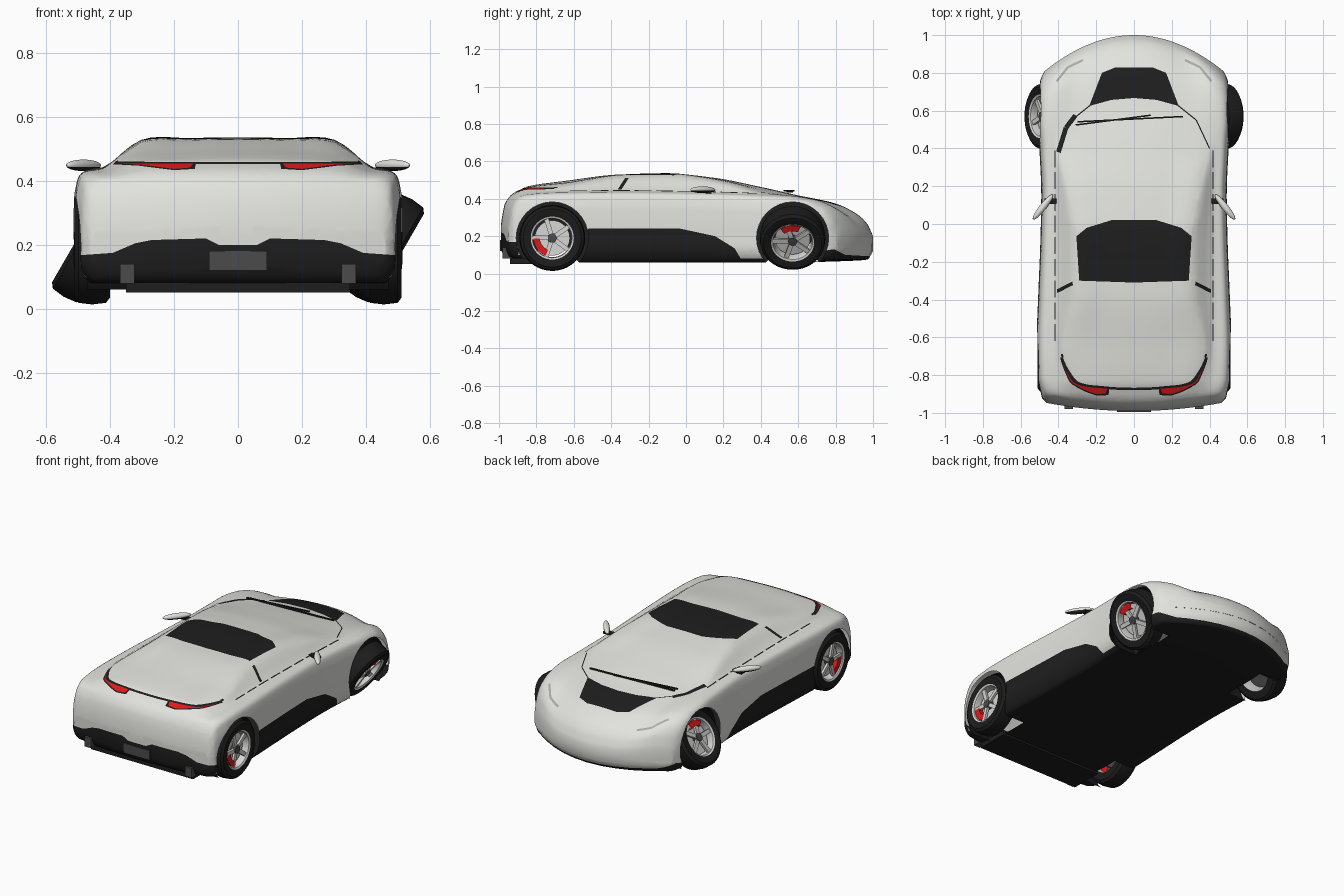
import bpy, bmesh, math
from mathutils import Vector, Matrix

if "Cube" in bpy.data.objects:
    bpy.data.objects.remove(bpy.data.objects["Cube"])

COLOURS = {"white_paint": (.76, .77, .73), "black_trim": (.013, .013, .013), "tail_red": (.75, .01, .01),
           "tyre_rubber": (.012, .012, .012), "wheel_silver": (.68, .69, .66), "dark_metal": (.07, .07, .07),
           "lamp_grey": (.4, .41, .39)}
MATS = []
for label, rgb in COLOURS.items():
    m = bpy.data.materials.new(label)
    m.use_nodes = True
    m.diffuse_color = (*rgb, 1)
    m.node_tree.nodes["Principled BSDF"].inputs["Base Color"].default_value = (*rgb, 1)
    MATS.append(m)
WHITE, BLACK, RED, TYRE, SILVER, METAL, LAMP = range(len(MATS))


def finish(name, bm, angle=35):
    mesh = bpy.data.meshes.new(name)
    bm.to_mesh(mesh)
    bm.free()
    for m in MATS:
        mesh.materials.append(m)
    ob = bpy.data.objects.new(name, mesh)
    bpy.context.collection.objects.link(ob)
    bpy.ops.object.select_all(action="DESELECT")
    ob.select_set(True)
    bpy.context.view_layer.objects.active = ob
    bpy.ops.object.shade_smooth_by_angle(angle=math.radians(angle))
    return ob


def box(name, centre, size, mat, rot=None):
    bm = bmesh.new()
    mtx = Matrix.Translation(centre) @ (rot or Matrix()) @ Matrix.Diagonal((*size, 1))
    bmesh.ops.create_cube(bm, size=1, matrix=mtx)
    for f in bm.faces:
        f.material_index = mat
    return finish(name, bm)


def smooth(t):
    t = min(max(t, 0), 1)
    return t * t * (3 - 2 * t)


# Body stations: y, half width, belt x, belt z, roof rail x, roof rail z, centre z, floor z
KEYS = [
    (-.99, .46, .36, .25, .2, .255, .26, .13),
    (-.97, .485, .38, .355, .25, .362, .37, .09),
    (-.93, .495, .39, .41, .28, .42, .425, .08),
    (-.88, .505, .4, .425, .3, .445, .452, .08),
    (-.84, .51, .405, .43, .31, .458, .468, .075),
    (-.65, .515, .42, .44, .37, .47, .495, .06),
    (-.35, .505, .42, .443, .305, .52, .53, .06),
    (-.1, .495, .42, .44, .3, .528, .535, .06),
    (.15, .49, .42, .435, .345, .495, .512, .06),
    (.4, .5, .425, .425, .39, .435, .463, .06),
    (.6, .51, .43, .415, .33, .412, .418, .06),
    (.8, .51, .43, .395, .3, .374, .374, .065),
    (.92, .505, .42, .355, .28, .315, .314, .07),
    (.97, .495, .41, .305, .25, .268, .264, .075),
    (1, .475, .38, .22, .22, .205, .2, .12)]


def station(y):
    """Monotone cubic blend of the station table."""
    i = max(j for j in range(len(KEYS) - 1) if KEYS[j][0] <= y or j == 0)

    def secant(j, c):
        j = min(max(j, 0), len(KEYS) - 2)
        return (KEYS[j + 1][c] - KEYS[j][c]) / (KEYS[j + 1][0] - KEYS[j][0])

    def slope(j, c):
        a, b = secant(j - 1, c), secant(j, c)
        return 2 * a * b / (a + b) if a * b > 0 else 0
    h = KEYS[i + 1][0] - KEYS[i][0]
    t = (y - KEYS[i][0]) / h
    return [KEYS[i][c] + (KEYS[i + 1][c] - KEYS[i][c]) * smooth(t)
            + h * (slope(i, c) * t * (1 - t) ** 2 - slope(i + 1, c) * t * t * (1 - t)) for c in range(1, 8)]


def section(y, steps=5):
    """Half cross-section from floor centre to roof centre."""
    w, bx, bz, rx, rz, tz, f = station(y)
    h = bz - f
    pts = [Vector(p) for p in ((0, f), (.9 * w, f), (.985 * w, f + .12 * h), (w, f + .4 * h), (.998 * w, f + .65 * h),
                               (.985 * w, f + .83 * h), (.95 * w, f + .955 * h), (bx, bz), (rx, rz),
                               (rx * .5, (rz + 3 * tz) / 4), (0, tz))]
    seg = [(b - a) for a, b in zip(pts, pts[1:])]
    flat = Vector((1, 0))
    tan = [flat] + [(a.normalized() + b.normalized()).normalized() for a, b in zip(seg, seg[1:])] + [-flat]
    tan[1] = flat
    out = []
    for i, s in enumerate(seg):
        for k in range(steps):
            t = k / steps
            out.append(pts[i] + s * smooth(t)
                       + s.length * (tan[i] * t * (1 - t) ** 2 - tan[i + 1] * t * t * (1 - t)))
    return out + [pts[-1]]


# Body shell
bm = bmesh.new()
COUNT, rings = 100, []
for i in range(-1, COUNT + 2):
    u = min(max(i / COUNT, 0), 1)
    u = .45 * u + .55 * (1 - math.cos(math.pi * u)) / 2
    y = -.99 + 1.99 * u
    half = section(y)
    loop = half + [Vector((-p.x, p.y)) for p in half[-2:0:-1]]
    bow = .2 * smooth((-.7 - y) / .29) - .85 * smooth((y - .4) / .6)
    closing = i < 0 or i > COUNT
    mid = (half[0].y + half[-1].y) / 2
    rings.append([bm.verts.new((p.x, y + bow * p.x ** 2, mid if closing else p.y)) for p in loop])
for a, b in zip(rings, rings[1:]):
    for j in range(len(a)):
        k = (j + 1) % len(a)
        bm.faces.new((a[j], a[k], b[k], b[j]))
bmesh.ops.recalc_face_normals(bm, faces=bm.faces)
for f in bm.faces:
    f.material_index = BLACK if f.normal.z < -.6 and f.calc_center_median().z < .13 else WHITE


def inside(p, poly):
    hit = False
    for (ax, ay), (bx, by) in zip(poly, poly[1:] + poly[:1]):
        if (ay > p[1]) != (by > p[1]) and p[0] < ax + (p[1] - ay) * (bx - ax) / (by - ay):
            hit = not hit
    return hit


def cut(poly, axes, keep):
    """Cut the shell along a projected polygon and return the faces within it."""
    a, b = axes
    lo = [min(p[i] for p in poly) - .02 for i in (0, 1)]
    hi = [max(p[i] for p in poly) + .02 for i in (0, 1)]

    def near():
        return [f for f in bm.faces if keep(f.calc_center_median())
                and any(lo[0] < v.co[a] < hi[0] and lo[1] < v.co[b] < hi[1] for v in f.verts)]
    for p, q in zip(poly, poly[1:] + poly[:1]):
        co, no = Vector(), Vector()
        co[a], co[b] = p
        no[a], no[b] = q[1] - p[1], p[0] - q[0]
        faces = near()
        geom = faces + list({e for f in faces for e in f.edges}) + list({v for f in faces for v in f.verts})
        bmesh.ops.bisect_plane(bm, geom=geom, plane_co=co, plane_no=no.normalized(), dist=1e-5)
    return [f for f in near() if inside((f.calc_center_median()[a], f.calc_center_median()[b]), poly)]


def paint(poly, axes, keep, mat, mirror=False):
    for s in ((1, -1) if mirror else (1,)):
        for f in cut([(s * p[0], p[1]) for p in poly], axes, keep):
            f.material_index = mat


def stripe(points, width, mat=BLACK, mirror=True):
    """Thin line on the upper surfaces, drawn in plan."""
    for p, q in zip(points, points[1:]):
        p, q = Vector(p), Vector(q)
        n = Vector((p.y - q.y, q.x - p.x)).normalized() * width / 2
        paint([tuple(v) for v in (p - n, q - n, q + n, p + n)], (0, 1), above, mat, mirror)


def above(c): return c.z > .29
def sides(c): return abs(c.x) > .38 and c.z < .3
def tail(c): return c.y < -.7
def nose(c): return c.y > .6 and c.z < .25


# Painted trim: skirts, bumpers, hood and roof panels, lamps, seams
paint([(-.57, .05), (-.55, .21), (-.52, .24), (-.03, .24), (.155, .2), (.26, .135), (.31, .05)], (1, 2), sides, BLACK)
rear_trim = [(.06, .2), (.1, .22), (.27, .215), (.32, .205), (.39, .175), (.53, .165), (.53, .05)]
paint(rear_trim + [(-x, z) for x, z in rear_trim[::-1]], (0, 2), lambda c: c.y < -.9, BLACK)
paint([(.6, .05), (.6, .1), (.79, .13), (.85, .1), (1.02, .09), (1.02, .05)], (1, 2), nose, BLACK)
hood = [(.235, .63), (.17, .8), (.1, .828)]
paint(hood + [(-x, y) for x, y in hood[::-1]] + [(-.12, .66), (0, .67), (.12, .66)], (0, 1), above, BLACK)
roof = [(.29, -.3), (.305, -.065), (.25, -.02), (.12, .02)]
paint(roof + [(-x, y) for x, y in roof[::-1]] + [(0, -.31)], (0, 1), above, BLACK)
stripe([(0, .67), (.12, .66), (.23, .63), (.33, .55), (.4, .4)], .006)
stripe([(-.31, .575), (-.36, .51), (-.4, .38)], .025, mirror=False)
for k in range(9):
    stripe([(.418, -.62 + k * .115), (.418, -.53 + k * .115)], .006)
paint([(-.365, .45), (-.345, .45), (-.305, .512), (-.325, .512)], (1, 2), lambda c: abs(c.x) > .28, BLACK)
paint([(-.42, .452), (.42, .452), (.42, .458), (-.42, .458)], (0, 2), tail, BLACK)
paint([(.135, .437), (.2, .433), (.31, .447), (.4, .452), (.4, .46), (.13, .458)], (0, 2), tail, BLACK, True)
paint([(.15, .441), (.2, .437), (.3, .45), (.38, .454), (.14, .453)], (0, 2), tail, RED, True)
stripe([(.27, .868), (.35, .83), (.41, .755)], .012, LAMP)

# Wheel openings and their liners
WHEELS = {"rear": -.715, "front": .57}
RADIUS, DEPTH, AXLE = .193, .34, .19
for place, y in WHEELS.items():
    ring = [(y + RADIUS * math.cos(k * math.pi / 16), AXLE + RADIUS * math.sin(k * math.pi / 16)) for k in range(32)]
    for s in (1, -1):
        bmesh.ops.bisect_plane(bm, geom=bm.verts[:] + bm.edges[:] + bm.faces[:], dist=1e-5,
                               plane_co=(s * DEPTH, 0, 0), plane_no=(1, 0, 0))
    doomed = cut(ring, (1, 2), lambda c: abs(c.x) > DEPTH and c.z < .4)
    bmesh.ops.delete(bm, geom=doomed, context="FACES")
finish("body_shell", bm, 40)


def lathe(bm, profile, mat, start=0, end=360, steps=40):
    """Spin an (x, radius) profile about the x axis."""
    rows = []
    for k in range(steps + 1):
        a = math.radians(start + (end - start) * k / steps)
        rows.append([bm.verts.new((x, r * math.cos(a), r * math.sin(a))) for x, r in profile])
    for p, q in zip(rows, rows[1:]):
        for j in range(len(profile) - 1):
            bm.faces.new((p[j], p[j + 1], q[j + 1], q[j])).material_index = mat


TYRE_PROFILE = [(-.055, .112), (-.055, .155), (-.043, .171), (0, .176), (.043, .171), (.055, .155), (.052, .115)]
for place, y in WHEELS.items():
    for side, s in (("left", 1), ("right", -1)):
        label = place + "_" + side
        lean = math.radians(30) if place == "front" else 0
        flip = Matrix.Diagonal((s, 1, 1, 1))
        liner = bmesh.new()
        lathe(liner, [(.47, RADIUS), (DEPTH, RADIUS), (DEPTH, .001)], BLACK, -42, 222)
        bmesh.ops.transform(liner, matrix=Matrix.Translation((0, y, AXLE)) @ flip, verts=liner.verts)
        finish("arch_liner_" + label, liner)

        wheel = bmesh.new()
        lathe(wheel, TYRE_PROFILE, TYRE)
        lathe(wheel, [(.052, .115), (.046, .106), (.02, .102), (-.055, .112)], SILVER)
        lathe(wheel, [(0, .094), (.012, .094), (.012, .001)], SILVER)
        lathe(wheel, [(0, .094), (0, .001)], METAL)
        lathe(wheel, [(.012, .026), (.044, .024), (.046, .001)], METAL, steps=20)
        arc = (182, 250) if place == "rear" else (65, 130)
        lathe(wheel, [(-.03, .066), (.042, .066), (.042, .1), (-.03, .1), (-.03, .066)], RED, *arc, 10)
        for k in range(5):
            mtx = (Matrix.Rotation(math.tau * k / 5 + .3, 4, "X") @ Matrix.Translation((.032, 0, .062))
                   @ Matrix.Diagonal((.014, .024, .086, 1)))
            made = bmesh.ops.create_cube(wheel, size=1, matrix=mtx)["verts"]
            for f in {f for v in made for f in v.link_faces}:
                f.material_index = SILVER
        bmesh.ops.remove_doubles(wheel, verts=wheel.verts, dist=1e-5)
        bmesh.ops.transform(wheel, verts=wheel.verts, matrix=Matrix.Translation((s * .455, y, AXLE))
                            @ Matrix.Rotation(lean, 4, "Y") @ flip)
        bmesh.ops.recalc_face_normals(wheel, faces=wheel.faces)
        finish("wheel_" + label, wheel)

# Door mirrors with dark lower halves, and rear corner fins
for side, s in (("left", 1), ("right", -1)):
    mirror = bmesh.new()
    bmesh.ops.create_uvsphere(mirror, u_segments=24, v_segments=12, radius=1)
    for f in mirror.faces:
        f.material_index = BLACK if f.calc_center_median().z < -.3 else WHITE
    bmesh.ops.transform(mirror, verts=mirror.verts, matrix=Matrix.Translation((s * .482, .09, .448))
                        @ Matrix.Rotation(-s * .9, 4, "Z") @ Matrix.Diagonal((.085, .018, .018, 1)))
    finish("door_mirror_" + side, mirror)
    box("mirror_stalk_" + side, (s * .44, .12, .435), (.07, .03, .014), BLACK)
    box("rear_fin_" + side, (s * .345, -.955, .11), (.045, .05, .06), METAL)

# Undertray, plate recess and wipers
box("undertray", (0, -.84, .067), (.7, .2, .03), BLACK)
box("plate_recess", (0, -.988, .15), (.18, .012, .06), METAL)
box("wiper_long", (-.02, .555, .437), (.56, .008, .008), BLACK, Matrix.Rotation(.05, 4, "Z"))
box("wiper_short", (-.11, .55, .443), (.4, .008, .008), BLACK, Matrix.Rotation(.13, 4, "Z"))
